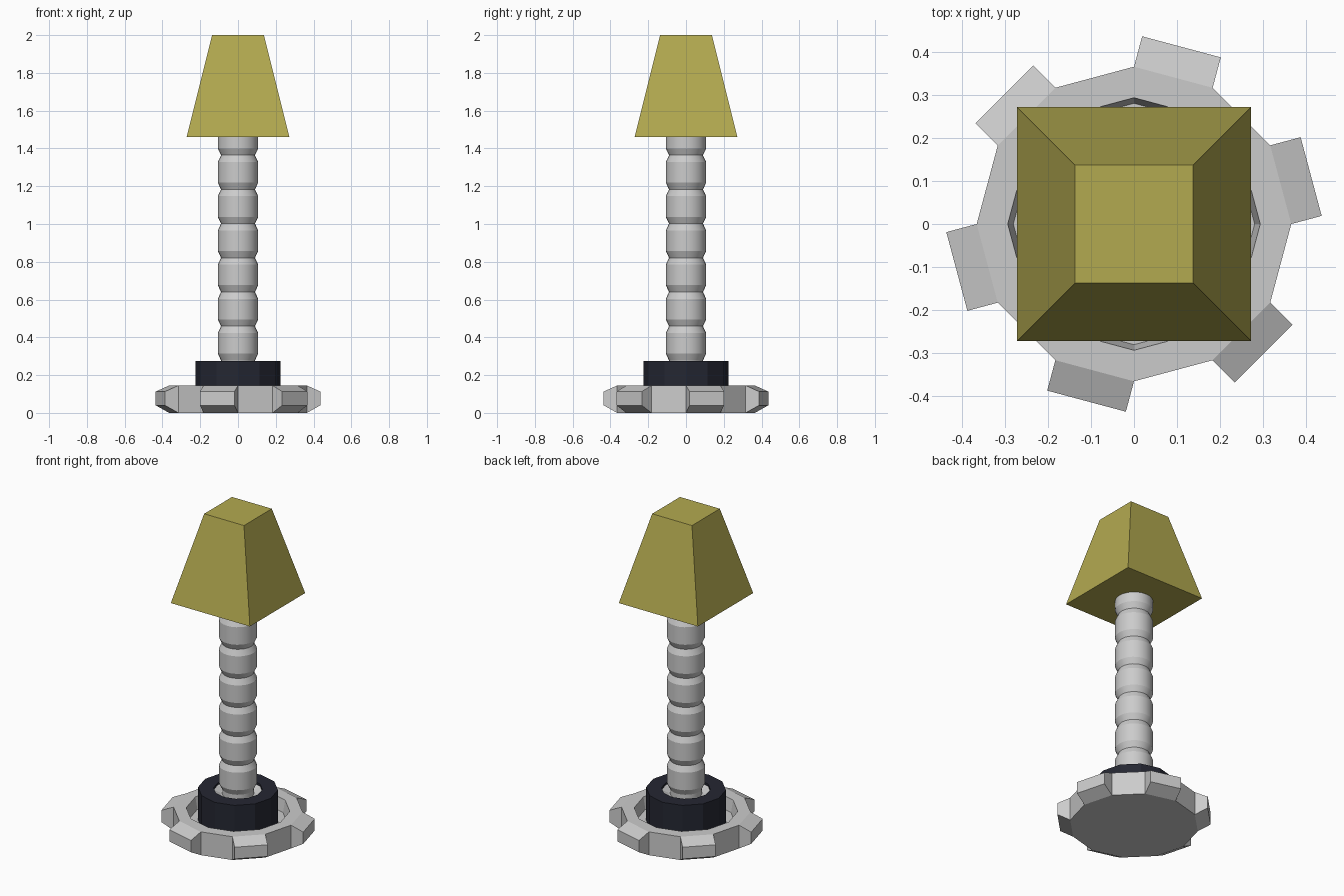
import bpy, bmesh
from math import cos, sin, pi, radians

if "Cube" in bpy.data.objects:
    bpy.data.objects.remove(bpy.data.objects["Cube"])


def material(name, rgb):
    m = bpy.data.materials.new(name)
    m.diffuse_color = (*rgb, 1)
    m.use_nodes = True
    m.node_tree.nodes["Principled BSDF"].inputs["Base Color"].default_value = m.diffuse_color
    return m


def finish(name, bm, mat=None):
    bmesh.ops.recalc_face_normals(bm, faces=bm.faces)
    me = bpy.data.meshes.new(name)
    bm.to_mesh(me)
    bm.free()
    ob = bpy.data.objects.new(name, me)
    bpy.context.collection.objects.link(ob)
    if mat:
        me.materials.append(mat)
    return ob


def lathe(profile, sides, start=0.0, closed=False):
    """Revolve (radius, z) points; open profiles get flat end caps."""
    bm = bmesh.new()
    rings = [[bm.verts.new((r * cos(start + 2 * pi * i / sides),
                            r * sin(start + 2 * pi * i / sides), z))
              for i in range(sides)] for r, z in profile]
    pairs = list(zip(rings, rings[1:]))
    if closed:
        pairs.append((rings[-1], rings[0]))
    else:
        bm.faces.new(rings[0])
        bm.faces.new(rings[-1])
    for a, b in pairs:
        for i in range(sides):
            j = (i + 1) % sides
            bm.faces.new((a[i], a[j], b[j], b[i]))
    return bm


yellow = material("shade_yellow", (0.45, 0.40, 0.08))
dark = material("collar_dark", (0.018, 0.02, 0.032))

# Gear-like base: recessed 12-sided disc, alternate sides pulled out as teeth
R, H = 0.365, 0.145
bm = lathe([(R, 0), (R, H), (0.293, H), (0.28, 0.07)], 12)
bm.normal_update()
bmesh.ops.recalc_face_normals(bm, faces=bm.faces)
for k in range(6):
    a = radians(15 + 60 * k)
    out = (cos(a), sin(a))
    face = next(f for f in bm.faces if abs(f.normal.z) < 0.01
                and f.normal.x * out[0] + f.normal.y * out[1] > 0.99
                and f.calc_center_median().xy.length > 0.34)
    tip = bmesh.ops.extrude_discrete_faces(bm, faces=[face])["faces"][0]
    for v in tip.verts:
        v.co.x += 0.073 * out[0]
        v.co.y += 0.073 * out[1]
        v.co.z = 0.113 if v.co.z > H / 2 else 0.04
finish("gear_base", bm)

# Dark collar ring with a pale seat inside it
finish("collar", lathe([(0.226, 0.06), (0.226, 0.275),
                        (0.138, 0.275), (0.138, 0.06)], 12, closed=True), dark)
finish("collar_seat", lathe([(0.139, 0.07), (0.139, 0.262), (0.10, 0.245)], 12))

# Ribbed post: repeated barrel segments with chamfered ends
z0, pitch, bev = 0.278, 0.181, 0.036
profile = [(0.09, 0.23)]
for k in range(7):
    z = z0 + k * pitch
    profile += [(0.09, z), (0.107, z + bev)]
    profile.append((0.107, z + pitch - bev if k < 6 else 1.47))
post = finish("ribbed_post", lathe(profile, 24))
bpy.context.view_layer.objects.active = post
post.select_set(True)
bpy.ops.object.shade_smooth_by_angle(angle=radians(20))

# Square tapered lamp shade
s = 2 ** 0.5
finish("lamp_shade", lathe([(0.272 * s, 1.46), (0.137 * s, 2.0)], 4, pi / 4), yellow)
